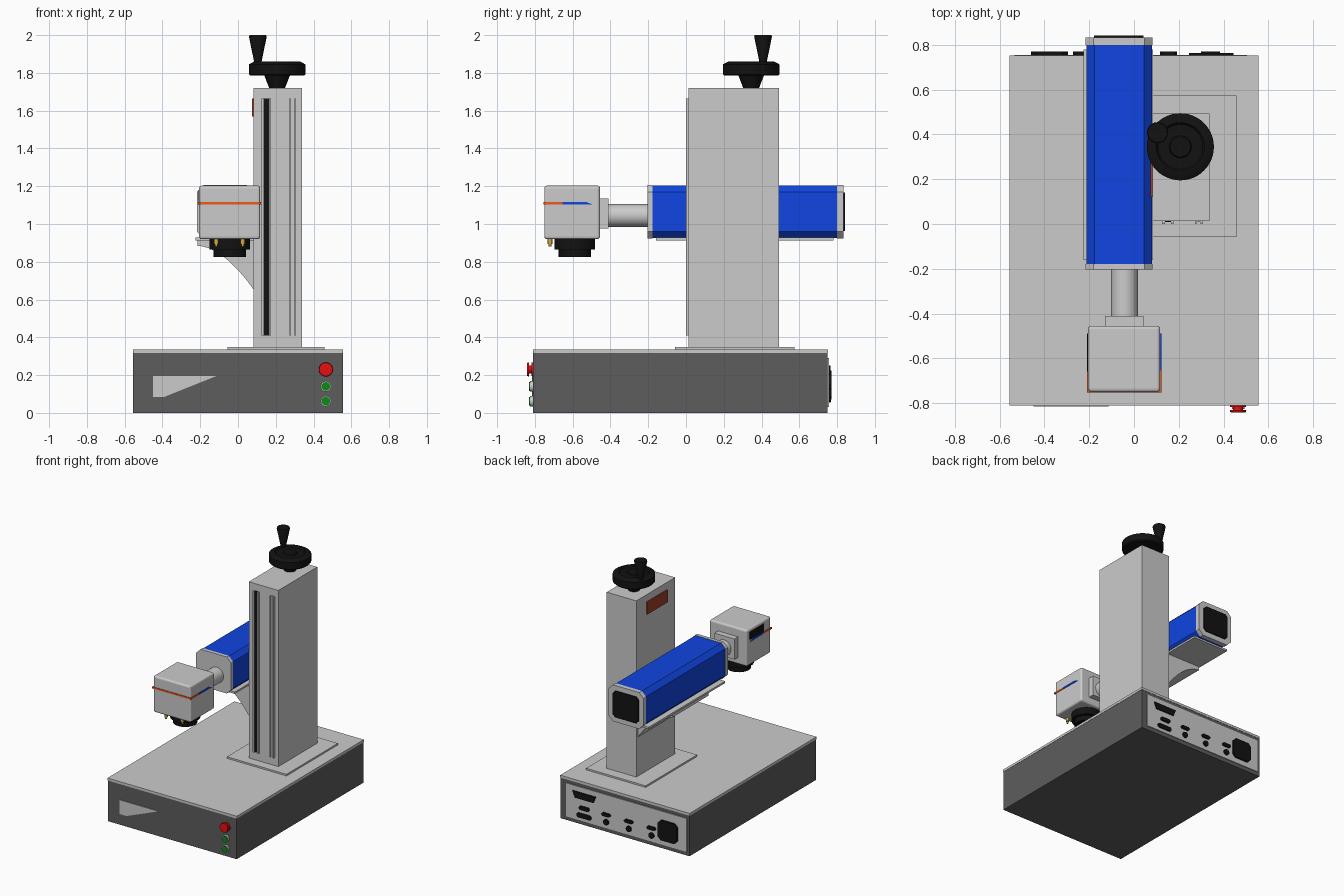
import bpy, bmesh, math
from mathutils import Vector

if "Cube" in bpy.data.objects:
    bpy.data.objects.remove(bpy.data.objects["Cube"])

MATS = {}
COLOURS = {
    "blue": (0.005, 0.06, 0.75), "dark": (0.11, 0.11, 0.11), "black": (0.006, 0.006, 0.006),
    "orange": (0.85, 0.1, 0.01), "red": (0.8, 0.005, 0.005), "green": (0.005, 0.25, 0.01),
    "brass": (0.65, 0.42, 0.05), "rust": (0.35, 0.05, 0.02),
}


def finish(name, bm, colour, smooth=False):
    bmesh.ops.recalc_face_normals(bm, faces=bm.faces)
    me = bpy.data.meshes.new(name)
    bm.to_mesh(me)
    bm.free()
    ob = bpy.data.objects.new(name, me)
    bpy.context.collection.objects.link(ob)
    if colour:
        if colour not in MATS:
            MATS[colour] = bpy.data.materials.new(colour)
            MATS[colour].diffuse_color = (*COLOURS[colour], 1)
        me.materials.append(MATS[colour])
    if smooth:
        bpy.ops.object.select_all(action='DESELECT')
        ob.select_set(True)
        bpy.context.view_layer.objects.active = ob
        bpy.ops.object.shade_smooth_by_angle(angle=math.radians(35))
    return ob


def place(axis, u, v, w):
    return {'x': (w, u, v), 'y': (u, w, v), 'z': (u, v, w)}[axis]


def prism(name, pts, axis, a, b, colour=None):
    """Extrude a 2D profile along an axis from a to b."""
    bm = bmesh.new()
    lo, hi = [[bm.verts.new(place(axis, u, v, w)) for u, v in pts] for w in (a, b)]
    bm.faces.new(lo)
    bm.faces.new(hi)
    n = len(pts)
    for i in range(n):
        j = (i + 1) % n
        bm.faces.new((lo[i], lo[j], hi[j], hi[i]))
    return finish(name, bm, colour)


def box(name, x0, x1, y0, y1, z0, z1, colour=None):
    return prism(name, [(x0, y0), (x1, y0), (x1, y1), (x0, y1)], 'z', z0, z1, colour)


def chamfered(x0, x1, z0, z1, c):
    return [(x0 + c, z0), (x1 - c, z0), (x1, z0 + c), (x1, z1 - c),
            (x1 - c, z1), (x0 + c, z1), (x0, z1 - c), (x0, z0 + c)]


def lathe(name, profile, axis, cu, cv, colour=None, n=48):
    """Spin (radius, position) pairs around an axis through (cu, cv)."""
    bm = bmesh.new()
    rings = []
    for r, w in profile:
        if r == 0:
            rings.append([bm.verts.new(place(axis, cu, cv, w))])
        else:
            rings.append([bm.verts.new(place(axis, cu + r * math.cos(k * math.tau / n),
                                             cv + r * math.sin(k * math.tau / n), w))
                          for k in range(n)])
    for p, q in zip(rings, rings[1:]):
        for k in range(n):
            m = (k + 1) % n
            face = [p[0], q[k], q[m]] if len(p) == 1 else \
                   [p[k], p[m], q[0]] if len(q) == 1 else [p[k], p[m], q[m], q[k]]
            bm.faces.new(face)
    return finish(name, bm, colour, True)


def cyl(name, r, a, b, axis, cu, cv, colour=None, n=32):
    return lathe(name, [(0, a), (r, a), (r, b), (0, b)], axis, cu, cv, colour, n)


# Base cabinet with top plate
box("base_cabinet", -0.555, 0.555, -0.81, 0.75, 0, 0.316, "dark")
box("base_top_plate", -0.557, 0.557, -0.81, 0.752, 0.316, 0.335)
prism("front_accent_panel", [(-0.45, 0.195), (-0.115, 0.195), (-0.39, 0.085), (-0.45, 0.085)],
      'y', -0.815, -0.809)

# Front buttons
lathe("stop_button", [(0, -0.809), (0.036, -0.809), (0.036, -0.817), (0.022, -0.818), (0.022, -0.83),
                      (0.037, -0.832), (0.035, -0.841), (0, -0.843)], 'y', 0.465, 0.23, "red")
for i, z in enumerate((0.14, 0.062)):
    cyl(f"button_ring_{i}", 0.028, -0.809, -0.826, 'y', 0.465, z)
    cyl(f"green_button_{i}", 0.023, -0.826, -0.832, 'y', 0.465, z, "green")

# Rear connector panel
box("rear_panel", -0.535, 0.505, 0.749, 0.756, 0.03, 0.29)
prism("power_socket", chamfered(-0.46, -0.295, 0.07, 0.225, 0.025), 'y', 0.755, 0.771, "black")
prism("wide_port", [(0.245, 0.25), (0.445, 0.25), (0.425, 0.2), (0.265, 0.2)], 'y', 0.755, 0.764, "black")
prism("small_port", chamfered(0.3, 0.385, 0.12, 0.148, 0.008), 'y', 0.755, 0.77, "black")
prism("lower_port", chamfered(0.285, 0.41, 0.055, 0.09, 0.01), 'y', 0.755, 0.764, "black")
for i, x in enumerate((0.155, -0.04, -0.235)):
    prism(f"slot_port_{i}", chamfered(x - 0.038, x + 0.038, 0.125, 0.15, 0.01), 'y', 0.755, 0.77, "black")
    cyl(f"round_port_{i}", 0.022, 0.755, 0.768, 'y', x, 0.08, "black", 20)

# Column with foot and front slide rails
box("column_foot", -0.055, 0.458, -0.058, 0.575, 0.335, 0.348)
box("column", 0.083, 0.338, 0.014, 0.493, 0.348, 1.72)
for name, xs in (("slide_slot", (0.125, 0.138, 0.165, 0.176)), ("scale_slot", (0.272, 0.28, 0.298, 0.308))):
    for side, (a, b) in (("left", xs[:2]), ("right", xs[2:])):
        box(f"{name}_{side}_rail", a, b, 0.0, 0.015, 0.41, 1.665)
    box(f"{name}_channel", xs[1], xs[2], 0.009, 0.015, 0.41, 1.665, "black" if name == "slide_slot" else None)
box("side_label", 0.073, 0.084, 0.12, 0.37, 1.57, 1.665, "rust")

# Hand crank on top of the column
lathe("crank_neck", [(0, 1.72), (0.042, 1.72), (0.068, 1.787), (0, 1.787)], 'z', 0.207, 0.345, "black")
lathe("crank_wheel", [(0, 1.785), (0.142, 1.785), (0.15, 1.793), (0.15, 1.845), (0.12, 1.861), (0.108, 1.861),
                      (0.1, 1.85), (0.05, 1.85), (0.045, 1.861), (0, 1.861)], 'z', 0.207, 0.345, "black")
lathe("crank_handle", [(0, 1.85), (0.018, 1.85), (0.047, 1.992), (0.044, 2.0), (0, 2.0)],
      'z', 0.105, 0.408, "black", 24)

# Horizontal laser body, end caps and mounting bracket
prism("laser_body", chamfered(-0.212, 0.08, 0.926, 1.204, 0.035), 'y', -0.18, 0.8, "blue")
for name, a, b in (("front_cap", -0.204, -0.178), ("rear_cap", 0.8, 0.834)):
    prism(name, chamfered(-0.217, 0.083, 0.923, 1.207, 0.037), 'y', a, b)
prism("rear_cover", chamfered(-0.178, 0.042, 0.963, 1.168, 0.02), 'y', 0.833, 0.843, "black")
box("body_plate", -0.225, 0.084, -0.16, 0.78, 0.913, 0.928)
curve = [(-0.215 + 0.3 * t, 0.885 - 0.235 * t ** 1.8) for t in [k / 10 for k in range(11)]]
prism("bracket", [(0.085, 0.914), (-0.215, 0.914)] + curve, 'y', 0.03, 0.475)

# Beam tube and flange
cyl("beam_tube", 0.06, -0.42, -0.2, 'y', -0.042, 1.045, None, 48)
box("tube_flange", -0.13, 0.042, -0.456, -0.41, 0.975, 1.135)

# Scan head
head = box("scan_head", -0.206, 0.117, -0.75, -0.455, 0.92, 1.203)
bev = head.modifiers.new("rounding", 'BEVEL')
bev.width, bev.segments = 0.014, 3
box("head_stripe", -0.211, 0.122, -0.754, -0.655, 1.104, 1.117, "orange")
for side, a, b in (("left", -0.211, -0.2), ("right", 0.112, 0.122)):
    prism(f"blue_stripe_{side}", [(-0.655, 1.104), (-0.49, 1.102), (-0.53, 1.117), (-0.655, 1.117)],
          'x', a, b, "blue")
box("head_window", -0.21, -0.2, -0.66, -0.49, 1.12, 1.18, "black")

# Lens and pointer pins under the head
lathe("lens", [(0, 0.921), (0.107, 0.921), (0.107, 0.866), (0.086, 0.864), (0.086, 0.825),
               (0.07, 0.825), (0.055, 0.845), (0, 0.845)], 'z', -0.043, -0.588, "black")
for i, x in enumerate((-0.115, 0.025)):
    lathe(f"pointer_pin_{i}", [(0, 0.921), (0.012, 0.921), (0.012, 0.895), (0.007, 0.893), (0.007, 0.88), (0, 0.88)],
          'z', x, -0.72, "brass", 16)

for m in bpy.data.materials:
    if m.users and not m.is_grease_pencil:
        m.use_nodes = True
        m.node_tree.nodes["Principled BSDF"].inputs["Base Color"].default_value = m.diffuse_color
